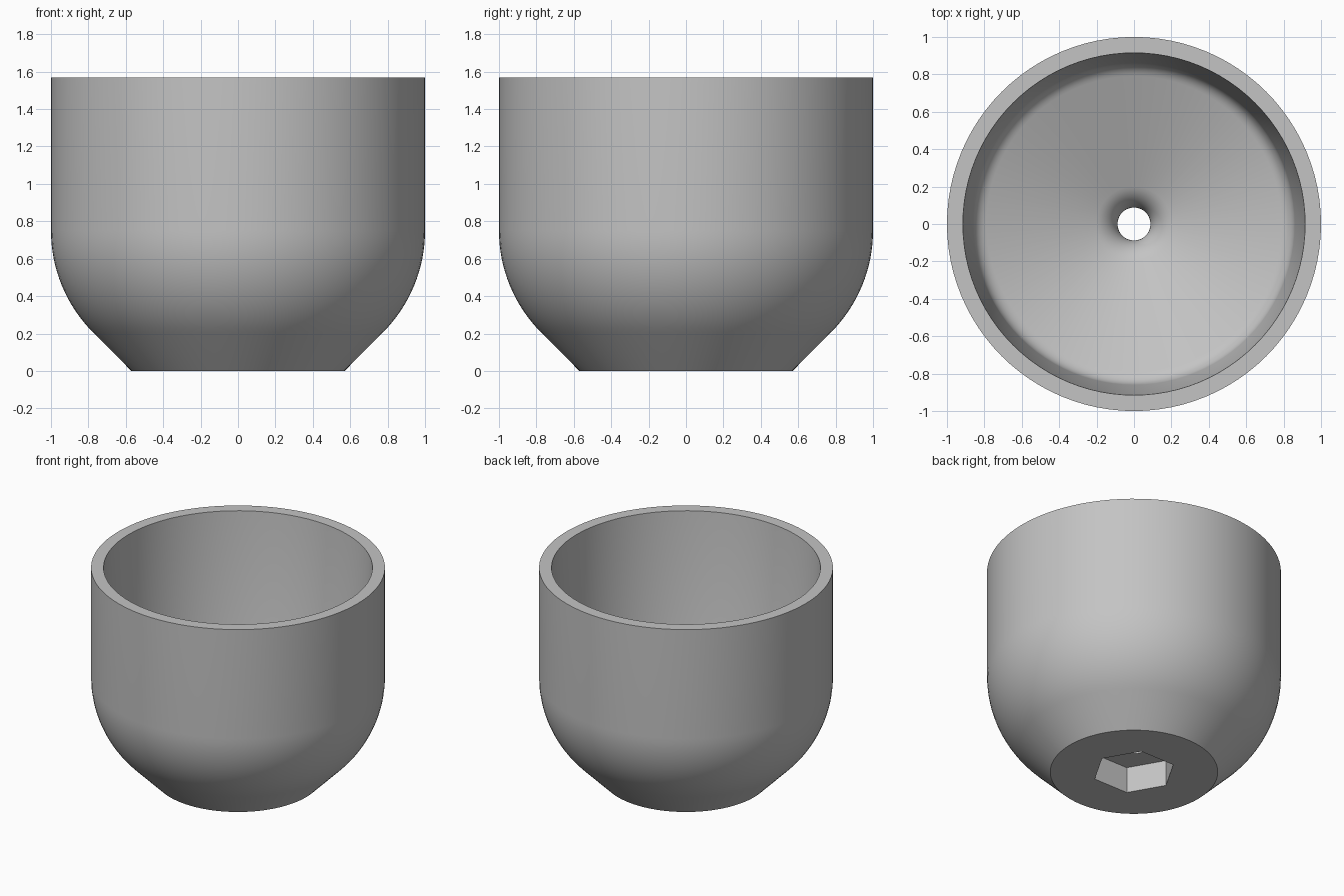
import bpy, bmesh
from math import sin, cos, tan, radians, pi
from mathutils import Vector

cube = bpy.data.objects.get("Cube")
if cube:
    bpy.data.objects.remove(cube, do_unlink=True)

HEIGHT = 1.57
SEGMENTS = 96
SLOPE = radians(20)      # fall of the drain floor

grey = bpy.data.materials.new("plain_grey")
grey.use_nodes = True
grey.diffuse_color = (0.55, 0.55, 0.55, 1)
grey.node_tree.nodes["Principled BSDF"].inputs["Base Color"].default_value = grey.diffuse_color


def arc(cx, cz, radius, start, end, steps):
    """Points of an arc in the profile plane, angles in degrees."""
    angles = [radians(start + (end - start) * i / steps) for i in range(steps + 1)]
    return [(cx + radius * cos(a), cz + radius * sin(a)) for a in angles]


def add_object(name, bm):
    bmesh.ops.recalc_face_normals(bm, faces=bm.faces)
    mesh = bpy.data.meshes.new(name)
    bm.to_mesh(mesh)
    bm.free()
    mesh.materials.append(grey)
    obj = bpy.data.objects.new(name, mesh)
    bpy.context.collection.objects.link(obj)
    return obj


# Outer wall: flared foot, rounded shoulder, straight side
outer = [(0.57, 0)] + arc(0.23, 0.75, 0.77, -45, 0, 16) + [(1, HEIGHT)]

# Inside: tapered wall, small fillet, sloping floor, rounded drain lip
hole = 0.088
lip = arc(hole + 0.17, 0.21, 0.17, 110, 180, 10)
lip_r, lip_z = lip[0]
floor = Vector((0.79, lip_z + (0.79 - lip_r) * tan(SLOPE)))
corner = Vector((0.85, floor.y + 0.06 * tan(SLOPE)))
wall = Vector((0.86, corner.y + 0.065))
fillet = []
for i in range(9):
    t = i / 8
    fillet.append(tuple(wall * (1 - t) ** 2 + corner * 2 * t * (1 - t) + floor * t * t))
inner = [(0.915, HEIGHT)] + fillet + lip + [(hole, 0)]

# Revolve the closed profile into the cup
bm = bmesh.new()
verts = [bm.verts.new((r, 0, z)) for r, z in outer + inner]
edges = [bm.edges.new((v, verts[(i + 1) % len(verts)])) for i, v in enumerate(verts)]
bmesh.ops.spin(bm, geom=verts + edges, cent=(0, 0, 0), axis=(0, 0, 1),
               angle=2 * pi, steps=SEGMENTS, use_duplicate=False)
bmesh.ops.remove_doubles(bm, verts=bm.verts, dist=0.0005)
cup = add_object("cup", bm)

# Hexagonal nut recess cut into the underside
bm = bmesh.new()
bmesh.ops.create_cone(bm, cap_ends=True, segments=6, radius1=0.284, radius2=0.284, depth=0.39)
spoke = max(bm.verts, key=lambda v: v.co.x).co
bmesh.ops.rotate(bm, verts=bm.verts, cent=(0, 0, 0),
                 matrix=Vector((spoke.x, spoke.y, 0)).rotation_difference(Vector((1, 0, 0))).to_matrix())
cutter = add_object("hex_recess_cutter", bm)
cutter.hide_render = True

cut = cup.modifiers.new("hex_recess", "BOOLEAN")
cut.operation = "DIFFERENCE"
cut.solver = "EXACT"
cut.object = cutter

bpy.ops.object.select_all(action="DESELECT")
cup.select_set(True)
bpy.context.view_layer.objects.active = cup
bpy.ops.object.modifier_apply(modifier=cut.name)
bpy.data.objects.remove(cutter, do_unlink=True)
bpy.ops.object.shade_smooth_by_angle(angle=radians(25))
